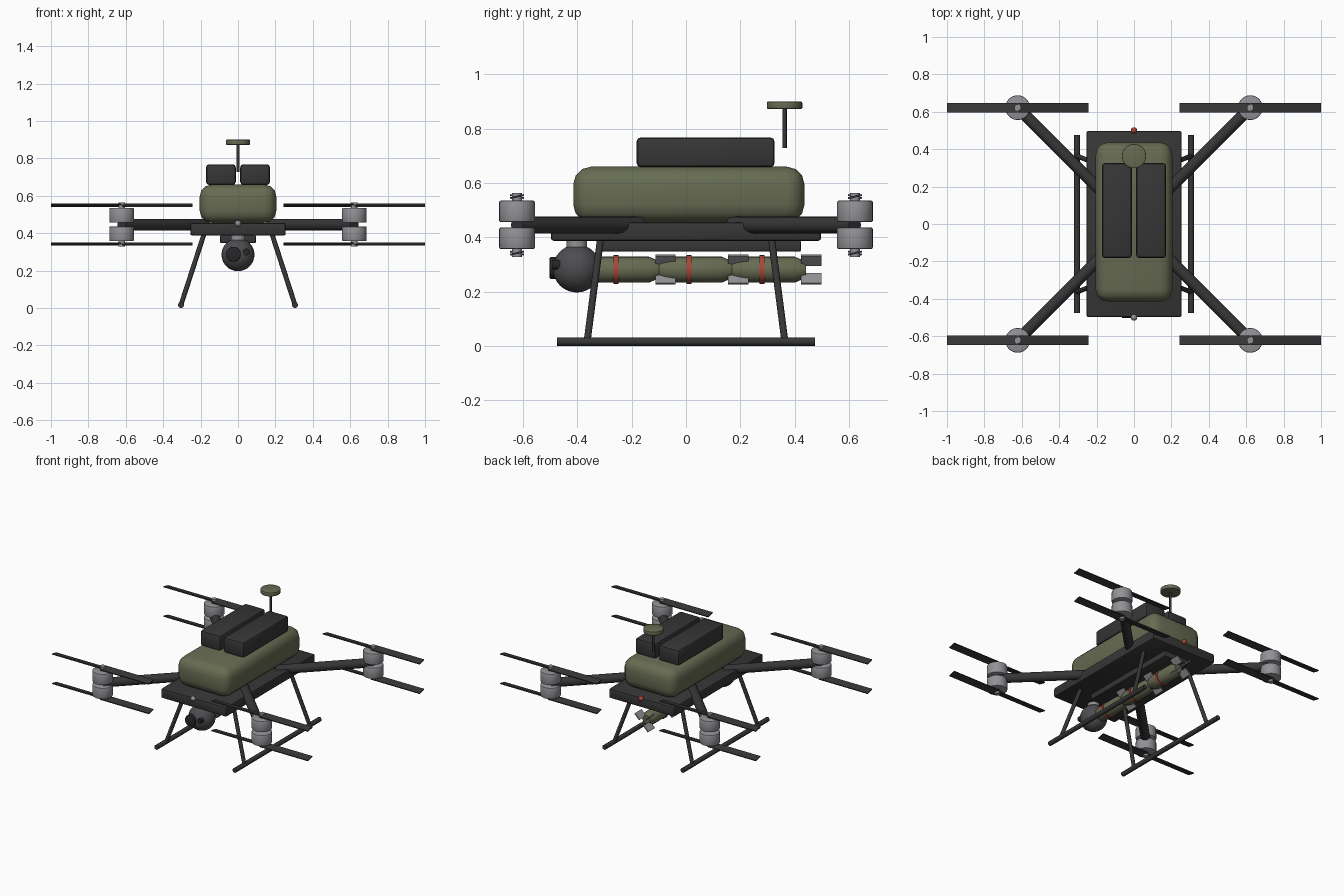
import bpy, bmesh, math
from mathutils import Vector, Matrix

if "Cube" in bpy.data.objects:
    bpy.data.objects.remove(bpy.data.objects["Cube"])


def material(name, r, g, b):
    m = bpy.data.materials.new(name)
    m.diffuse_color = (r, g, b, 1)
    m.use_nodes = True
    m.node_tree.nodes["Principled BSDF"].inputs["Base Color"].default_value = m.diffuse_color
    return m


DARK = material("dark_frame", 0.037, 0.037, 0.038)
OLIVE = material("olive_green", 0.135, 0.15, 0.085)
GREY = material("motor_grey", 0.29, 0.29, 0.31)
CAM = material("camera_grey", 0.075, 0.075, 0.08)
BLACK = material("lens_black", 0.02, 0.02, 0.022)
RED = material("warning_red", 0.40, 0.06, 0.04)


def finish(name, bm, mat, smooth=True):
    bmesh.ops.recalc_face_normals(bm, faces=bm.faces[:])
    me = bpy.data.meshes.new(name)
    bm.to_mesh(me)
    bm.free()
    me.materials.append(mat)
    ob = bpy.data.objects.new(name, me)
    bpy.context.collection.objects.link(ob)
    if smooth:
        bpy.ops.object.select_all(action='DESELECT')
        ob.select_set(True)
        bpy.context.view_layer.objects.active = ob
        bpy.ops.object.shade_smooth_by_angle(angle=math.radians(35))
    return ob


def box(name, lo, hi, mat, bevel=0.0, segments=2):
    lo, hi = Vector(lo), Vector(hi)
    bm = bmesh.new()
    bmesh.ops.create_cube(bm, size=1, matrix=Matrix.Translation((lo + hi) / 2)
                          @ Matrix.Diagonal((*(hi - lo), 1)))
    if bevel:
        bmesh.ops.bevel(bm, geom=bm.edges[:], offset=bevel, segments=segments,
                        profile=0.5, affect='EDGES')
    return finish(name, bm, mat)


def rod(name, a, b, r, mat, sides=20, bevel=0.0):
    a, b = Vector(a), Vector(b)
    d = b - a
    bm = bmesh.new()
    bmesh.ops.create_cone(bm, cap_ends=True, segments=sides, radius1=r, radius2=r,
                          depth=d.length, matrix=Matrix.Translation((a + b) / 2)
                          @ d.to_track_quat('Z', 'Y').to_matrix().to_4x4())
    if bevel:
        rims = [e for e in bm.edges if any(len(f.verts) > 4 for f in e.link_faces)]
        bmesh.ops.bevel(bm, geom=rims, offset=bevel, segments=2, profile=0.5,
                        affect='EDGES')
    return finish(name, bm, mat)


def ball(name, c, r, mat, seg=32):
    bm = bmesh.new()
    bmesh.ops.create_uvsphere(bm, u_segments=seg, v_segments=seg // 2, radius=r,
                              matrix=Matrix.Translation(c))
    return finish(name, bm, mat)


def lathe_y(name, profile, z, mat, sides=24):
    """Spin (y, radius) points around a line along y at height z."""
    bm = bmesh.new()
    rings = [[bm.verts.new((r * math.cos(i * math.tau / sides), y,
                            z + r * math.sin(i * math.tau / sides)))
              for i in range(sides)] for y, r in profile]
    for p, q in zip(rings, rings[1:]):
        for i in range(sides):
            j = (i + 1) % sides
            bm.faces.new((p[i], p[j], q[j], q[i]))
    bm.faces.new(rings[0])
    bm.faces.new(rings[-1])
    return finish(name, bm, mat)


# Body: base plate, rounded hull, twin batteries
box("base_plate", (-0.255, -0.497, 0.387), (0.255, 0.497, 0.455), DARK, 0.01)
box("hull", (-0.205, -0.415, 0.455), (0.205, 0.436, 0.66), OLIVE, 0.065, 3)
for side, s in (("left", -1), ("right", 1)):
    x0, x1 = sorted((s * 0.012, s * 0.171))
    box(f"{side}_battery", (x0, -0.182, 0.658), (x1, 0.326, 0.768), DARK, 0.016)

# Navigation antenna
rod("antenna_pole", (0, 0.363, 0.728), (0, 0.363, 0.88), 0.008, DARK, 12)
rod("antenna_disc", (0, 0.363, 0.872), (0, 0.363, 0.9), 0.065, OLIVE, 32, 0.005)

# Position lights
ball("front_light", (0, -0.5, 0.452), 0.017, GREY, 16)
ball("rear_light", (0, 0.5, 0.452), 0.017, RED, 16)

# Arms with stacked motors and two-bladed propellers
M = 0.622
for sx, sy in ((-1, -1), (1, -1), (-1, 1), (1, 1)):
    tag = ("front" if sy < 0 else "rear") + ("_left" if sx < 0 else "_right")
    x, y = sx * M, sy * M
    rod(f"{tag}_arm", (sx * 0.17, sy * 0.17, 0.445), (x, y, 0.445), 0.031, DARK)
    for level, d in (("upper", 1), ("lower", -1)):
        z = lambda h: 0.446 + d * h
        rod(f"{tag}_{level}_motor", (x, y, z(0.01)), (x, y, z(0.089)), 0.066,
            GREY, 28, 0.006)
        rod(f"{tag}_{level}_hub", (x, y, z(0.085)), (x, y, z(0.118)), 0.018, GREY, 14)
        bm = bmesh.new()
        for s in (-1, 1):
            bmesh.ops.create_cube(bm, size=1, matrix=Matrix.Translation(
                (x + s * 0.19, y, z(0.104)))
                @ Matrix.Rotation(s * math.radians(13), 4, 'X')
                @ Matrix.Diagonal((0.376, 0.052, 0.007, 1)))
        finish(f"{tag}_{level}_propeller", bm, DARK, False)

# Landing gear
for side, s in (("left", -1), ("right", 1)):
    rod(f"{side}_skid", (s * 0.305, -0.475, 0.016), (s * 0.305, 0.475, 0.016),
        0.016, DARK, 16)
    for end, e in (("front", -1), ("rear", 1)):
        rod(f"{end}_{side}_leg", (s * 0.18, e * 0.314, 0.4),
            (s * 0.305, e * 0.364, 0.016), 0.013, DARK, 14)

# Camera ball on its mount
rod("camera_neck", (0, -0.402, 0.355), (0, -0.402, 0.39), 0.038, GREY)
ball("camera_ball", (0, -0.402, 0.285), 0.088, CAM)
rod("main_lens", (-0.025, -0.45, 0.287), (-0.025, -0.502, 0.287), 0.04, BLACK, 24, 0.004)
rod("small_lens", (0.043, -0.44, 0.299), (0.043, -0.492, 0.299), 0.018, BLACK, 16)

# Payload rail and three finned cylinders in a row
box("payload_rail", (-0.096, -0.32, 0.347), (0.096, 0.423, 0.389), DARK, 0.006)
Z = 0.281
PROFILE = ((-0.135, 0.012), (-0.115, 0.03), (-0.09, 0.041), (-0.06, 0.048),
           (0.12, 0.048), (0.162, 0.03))
for n in range(3):
    y0 = -0.257 + 0.2685 * n
    lathe_y(f"payload_{n + 1}_body", [(y0 + y, r) for y, r in PROFILE], Z, OLIVE)
    rod(f"payload_{n + 1}_band", (0, y0 - 0.009, Z), (0, y0 + 0.009, Z), 0.053, RED, 24)
    bm = bmesh.new()
    for k in range(4):
        bmesh.ops.create_cube(bm, size=1, matrix=Matrix.Translation((0, y0 + 0.181, Z))
                              @ Matrix.Rotation(math.radians(45 + 90 * k), 4, 'Y')
                              @ Matrix.Translation((0.048, 0, 0))
                              @ Matrix.Diagonal((0.052, 0.074, 0.008, 1)))
    finish(f"payload_{n + 1}_fins", bm, GREY, False)
